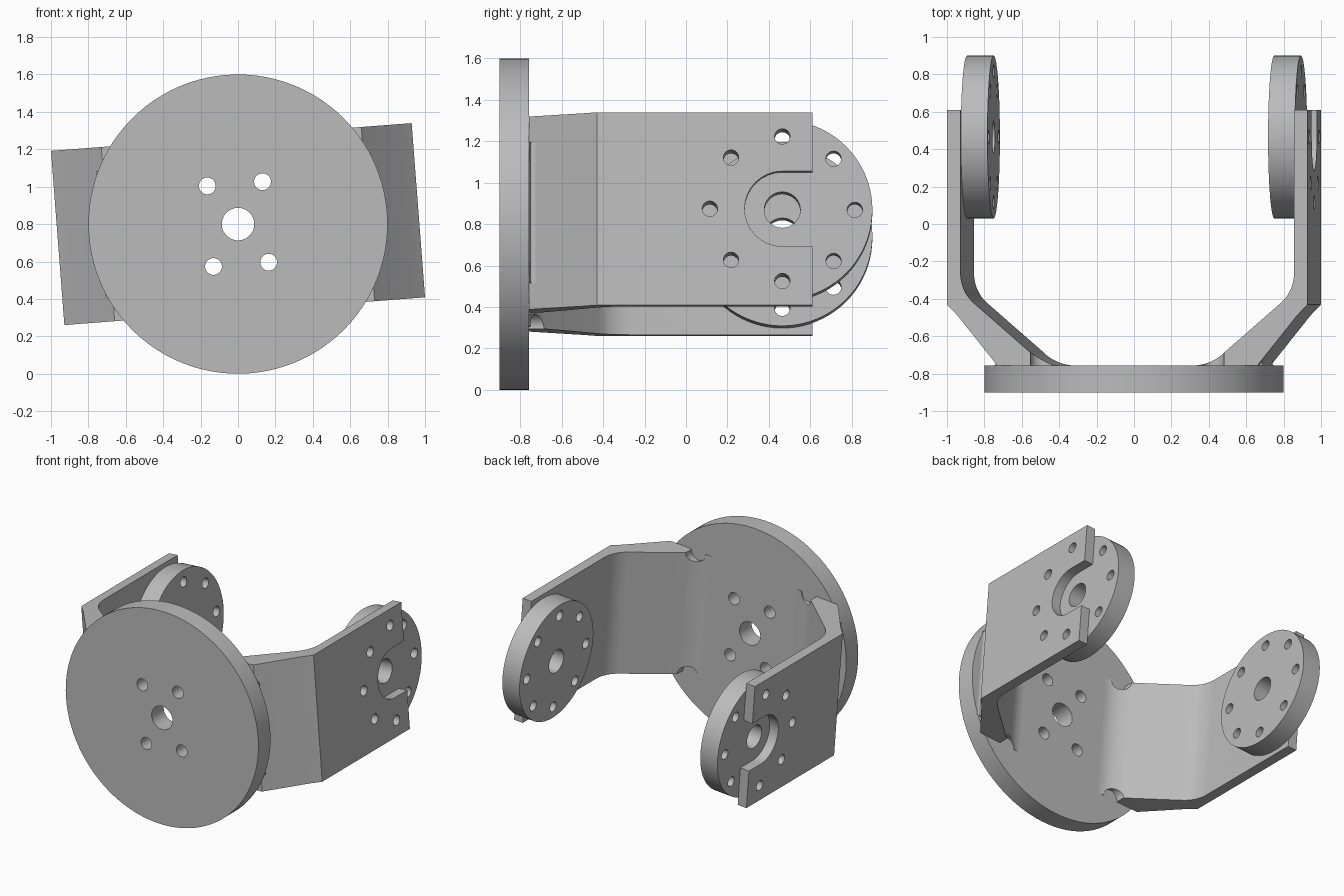
import bpy, bmesh, math
from mathutils import Matrix, Vector

cube = bpy.data.objects.get("Cube")
if cube:
    bpy.data.objects.remove(cube, do_unlink=True)

grey = bpy.data.materials.new("plain_grey")
grey.use_nodes = True
grey.diffuse_color = (0.5, 0.5, 0.5, 1)
grey.node_tree.nodes["Principled BSDF"].inputs["Base Color"].default_value = (0.5, 0.5, 0.5, 1)

# Whole bracket is rolled slightly around its front-back axis
ROLL = Matrix.Translation((0, 0, 0.8)) @ Matrix.Rotation(math.radians(-4.4), 4, "Y")
HUB_Y = 0.465
HALF = 0.467          # half height of an arm
BACK = -0.757         # rear face of the base disc


def new_object(name, bm):
    bmesh.ops.recalc_face_normals(bm, faces=bm.faces)
    mesh = bpy.data.meshes.new(name)
    bm.to_mesh(mesh)
    bm.free()
    mesh.materials.append(grey)
    obj = bpy.data.objects.new(name, mesh)
    bpy.context.collection.objects.link(obj)
    return obj


def add_cylinder(bm, axis, centre, radius, length, sides):
    turn = Matrix.Rotation(math.pi / 2, 4, "Y" if axis == "X" else "X")
    bmesh.ops.create_cone(bm, cap_ends=True, segments=sides, radius1=radius, radius2=radius,
                          depth=length, matrix=Matrix.Translation(centre) @ turn)


def prism(name, outline, lift):
    """Extrude an (x, y) outline up and down to +-lift."""
    bm = bmesh.new()
    face = bm.faces.new([bm.verts.new((x, y, -lift)) for x, y in outline])
    grown = bmesh.ops.extrude_face_region(bm, geom=[face])["geom"]
    bmesh.ops.translate(bm, vec=(0, 0, 2 * lift),
                        verts=[v for v in grown if isinstance(v, bmesh.types.BMVert)])
    return new_object(name, bm)


def bend(a, b, c, steps=10):
    """Quadratic curve from a to c, pulled towards b."""
    a, b, c = Vector(a), Vector(b), Vector(c)
    ts = [i / steps for i in range(steps + 1)]
    return [tuple(a * (1 - t) ** 2 + b * 2 * t * (1 - t) + c * t * t) for t in ts]


def cut(obj, holes):
    """Cut round holes, each (axis, centre, radius, length)."""
    for axis, centre, radius, length in holes:
        bm = bmesh.new()
        add_cylinder(bm, axis, centre, radius, length, 32)
        cut_with(obj, new_object("cutter", bm))


def cut_with(obj, cutter):
    cutter.hide_render = True
    mod = obj.modifiers.new("cut", "BOOLEAN")
    mod.operation = "DIFFERENCE"
    mod.solver = "EXACT"
    mod.object = cutter
    bpy.context.view_layer.objects.active = obj
    bpy.ops.object.modifier_apply(modifier=mod.name)
    bpy.data.objects.remove(cutter, do_unlink=True)


def finish(obj, matrix):
    obj.data.transform(matrix)
    bpy.ops.object.select_all(action="DESELECT")
    obj.select_set(True)
    bpy.context.view_layer.objects.active = obj
    bpy.ops.object.shade_smooth_by_angle(angle=math.radians(30))


# Base disc with centre hole and four screw holes
bm = bmesh.new()
add_cylinder(bm, "Y", (0, (BACK - 0.9) / 2, 0), 0.8, BACK + 0.9, 96)
base = new_object("base_disc", bm)
cut(base, [("Y", (0, -0.83, 0), 0.087, 1)]
    + [("Y", (sx * 0.148, -0.83, sz * 0.216), 0.045, 1) for sx in (-1, 1) for sz in (-1, 1)])
finish(base, ROLL)

# Bolt circle shared by hub and arm
bolts = []
for i in range(8):
    a = i * math.pi / 4
    bolts.append(("X", (0.85, HUB_Y + 0.35 * math.cos(a), 0.35 * math.sin(a)), 0.037, 0.6))

arm_outline = ([(0.967, 0.61), (0.967, -0.43), (0.91, -0.49), (0.697, BACK)]
               + bend((0.35, BACK), (0.44, BACK), (0.53, -0.678))
               + bend((0.82, -0.425), (0.895, -0.36), (0.895, -0.25))
               + [(0.895, 0.61)])

for side, turn in (("left", 0), ("right", math.pi)):
    place = ROLL @ Matrix.Rotation(turn, 4, "Y")

    # Bent arm with bolt holes, open slot and screw notches at the foot
    arm = prism(side + "_arm", arm_outline, HALF)
    cut(arm, [b for b in bolts if b[1][1] < 0.55])
    cut(arm, [("X", (0.93, HUB_Y, 0), 0.182, 0.3)])
    cut_with(arm, prism("slot", [(0.8, HUB_Y), (1.1, HUB_Y), (1.1, 0.8), (0.8, 0.8)], 0.182))
    cut(arm, [("Y", (0.46, -0.6, s * 0.462), 0.06, 0.4) for s in (-1, 1)])
    finish(arm, place)

    # Small fillet where the arm meets the disc outside
    fillet = prism(side + "_fillet", [(0.68, BACK)] + bend((0.735, BACK), (0.7, BACK), (0.725, -0.72), 5), 0.34)
    finish(fillet, place)

    # Round hub on the inner face of the arm
    bm = bmesh.new()
    add_cylinder(bm, "X", (0.824, HUB_Y, 0), 0.435, 0.143, 80)
    hub = new_object(side + "_hub", bm)
    cut(hub, bolts + [("X", (0.82, HUB_Y, 0), 0.087, 0.6)])
    finish(hub, place)
